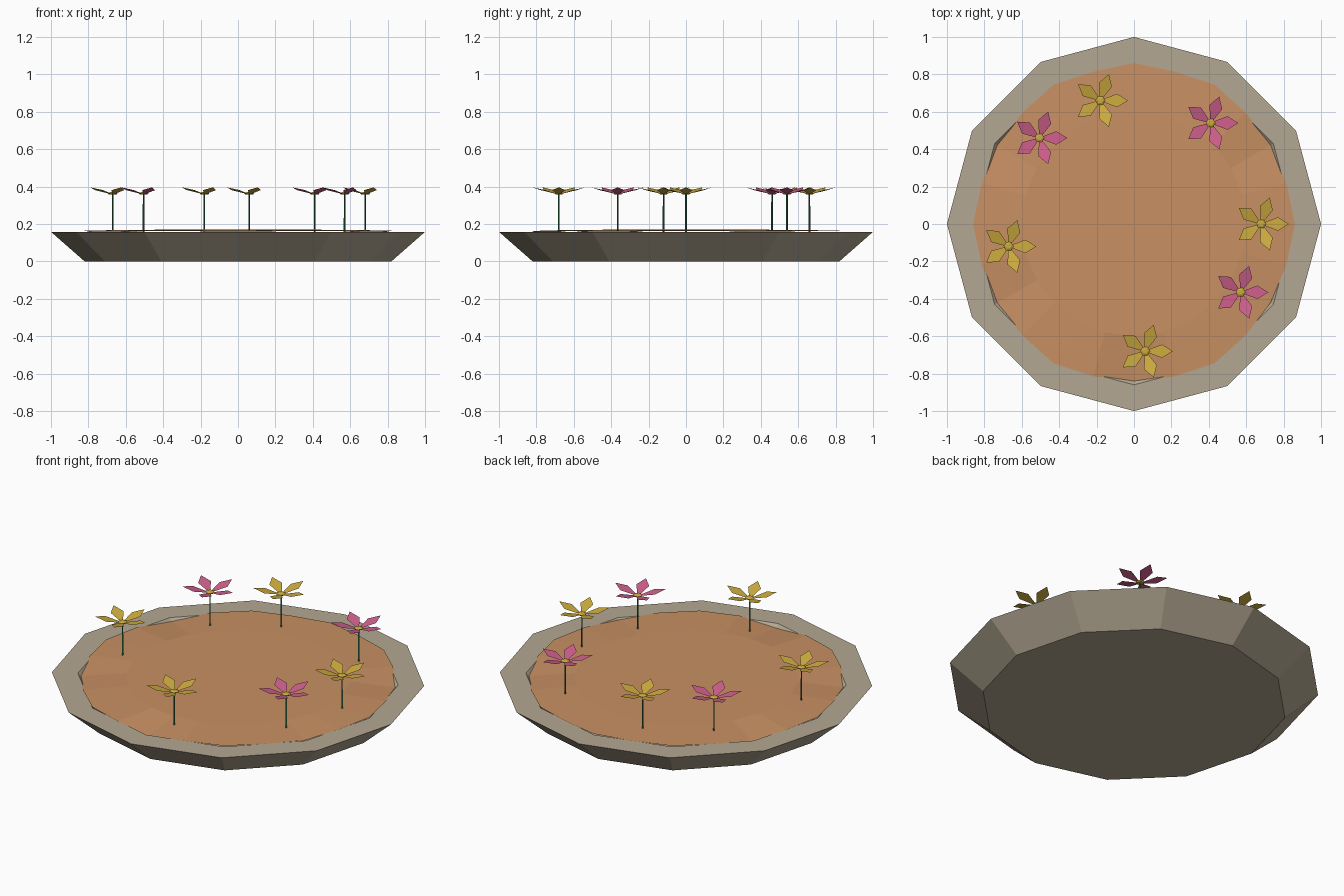
import bpy, math
from math import cos, sin, radians, pi

if "Cube" in bpy.data.objects:
    bpy.data.objects.remove(bpy.data.objects["Cube"])


def mat(name, rgb):
    m = bpy.data.materials.new(name)
    m.diffuse_color = (*rgb, 1)
    m.use_nodes = True
    m.node_tree.nodes["Principled BSDF"].inputs["Base Color"].default_value = m.diffuse_color
    return m


STONE = mat("stone", (0.45, 0.39, 0.29))
SOIL = mat("orange soil", (0.58, 0.28, 0.125))
PINK = mat("pink petal", (0.62, 0.115, 0.26))
YELLOW = mat("yellow petal", (0.61, 0.41, 0.05))
GREEN = mat("stem green", (0.03, 0.19, 0.07))


def obj(name, verts, faces, material):
    me = bpy.data.meshes.new(name)
    me.from_pydata(verts, [], faces)
    me.materials.append(material)
    me.update()
    o = bpy.data.objects.new(name, me)
    bpy.context.collection.objects.link(o)
    return o


def ring(n, r, z, cx=0, cy=0):
    return [(cx + r * cos(2 * pi * i / n), cy + r * sin(2 * pi * i / n), z) for i in range(n)]


def lathe(name, n, profile, material, cx=0, cy=0):
    """Stack of rings (radius, height) with closed ends."""
    v, f = [], []
    for r, z in profile:
        v += ring(n, r, z, cx, cy)
    for k in range(len(profile) - 1):
        for i in range(n):
            j = (i + 1) % n
            f.append((k * n + i, k * n + j, (k + 1) * n + j, (k + 1) * n + i))
    f.append(tuple(reversed(range(n))))
    f.append(tuple(range((len(profile) - 1) * n, len(profile) * n)))
    return obj(name, v, f, material)


# Twelve-sided bowl with flat rim and shallow recess
lathe("bowl", 12, [(0.82, 0), (1.0, 0.158), (0.86, 0.158), (0.79, 0.09)], STONE)

# Soil: a slightly uneven disc, dipping below the rim at a few corners
N = 24
dips = {30: 0.142, 150: 0.142, 210: 0.142, 270: 0.138, 330: 0.152}
v, f = [(0, 0, 0.17)], []
for i in range(N):
    a = i * 360 / N
    v.append((0.6 * cos(radians(a)), 0.6 * sin(radians(a)), 0.169))
for i in range(N):
    a = i * 360 / N
    z = dips.get(round(a), 0.163)
    r = 0.86 if z > 0.16 else 0.843
    if i % 2:
        r = 0.843
    v.append((r * cos(radians(a)), r * sin(radians(a)), z))
for i in range(N):
    j = (i + 1) % N
    f.append((0, 1 + i, 1 + j))
    f.append((1 + i, 1 + N + i, 1 + N + j, 1 + j))
obj("soil", v, f, SOIL)


# Flowers: thin stem, five upturned kite petals, small yellow centre
def flower(k, x, y, material):
    lathe(f"stem_{k}", 4, [(0.005, 0.15), (0.004, 0.36)], GREEN, x, y)
    pv, pf = [], []
    for p in range(5):
        a = 2 * pi * p / 5
        b = len(pv)
        for r, w in ((0.015, -0.008), (0.09, -0.036), (0.148, 0), (0.09, 0.036), (0.015, 0.008)):
            pv.append((x + r * cos(a) - w * sin(a), y + r * sin(a) + w * cos(a),
                       0.358 + 0.038 * r / 0.148))
        pf.append(tuple(range(b, b + 5)))
    obj(f"petals_{k}", pv, pf, material)
    lathe(f"flower_centre_{k}", 6, [(0.02, 0.357), (0.026, 0.364), (0.014, 0.37)], YELLOW, x, y)


for k, (x, y, m) in enumerate([
        (-0.18, 0.66, YELLOW), (0.68, 0.0, YELLOW), (-0.67, -0.12, YELLOW), (0.06, -0.68, YELLOW),
        (-0.505, 0.46, PINK), (0.41, 0.54, PINK), (0.57, -0.365, PINK)]):
    flower(k + 1, x, y, m)
